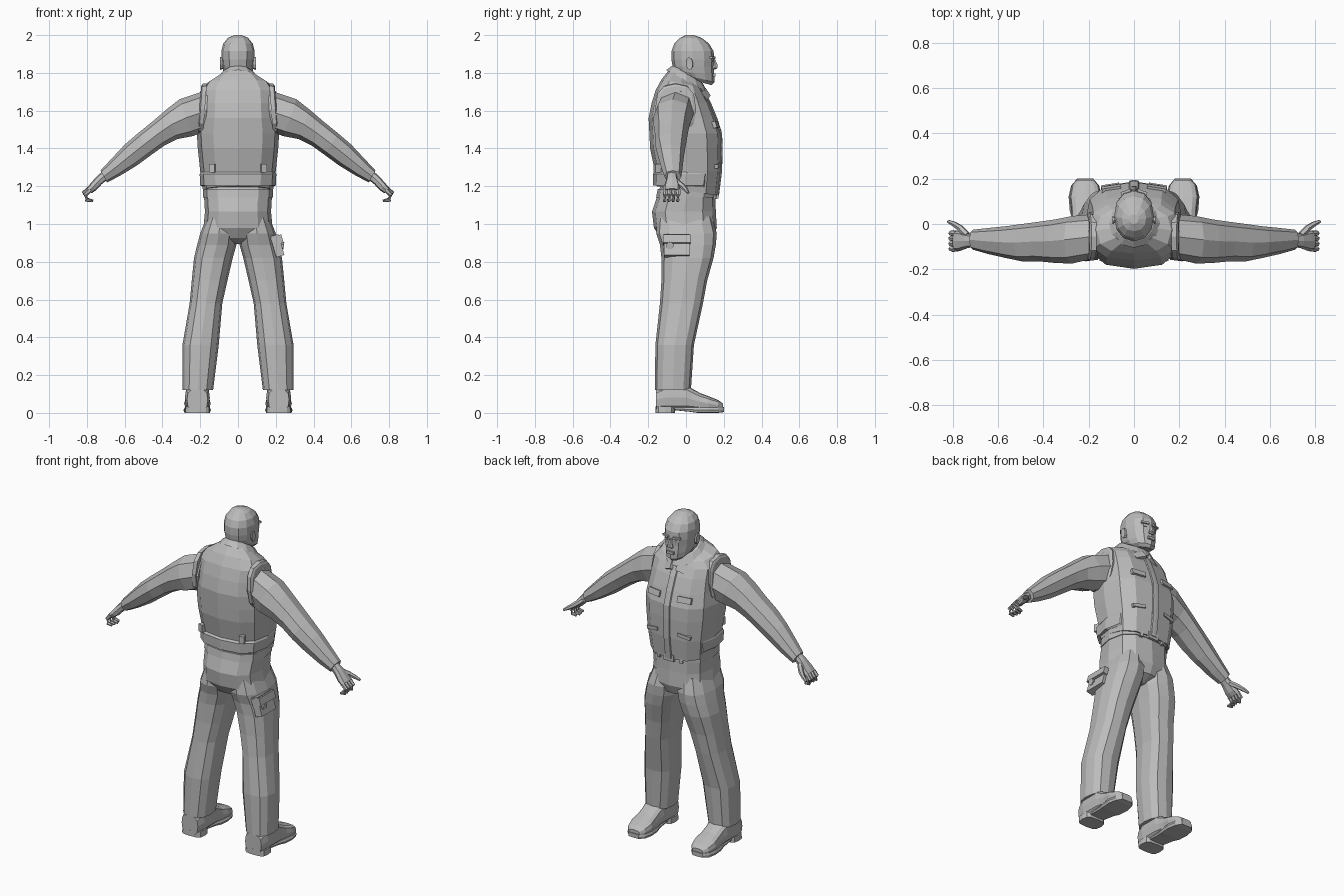
import bpy, bmesh, math
from mathutils import Vector, Euler

grey = bpy.data.materials.new("plain_grey")
grey.diffuse_color = (0.5, 0.5, 0.5, 1)


def finish(name, bm, mirror=False):
    bmesh.ops.recalc_face_normals(bm, faces=bm.faces)
    me = bpy.data.meshes.new(name)
    bm.to_mesh(me)
    bm.free()
    me.materials.append(grey)
    ob = bpy.data.objects.new(name, me)
    bpy.context.collection.objects.link(ob)
    if mirror:
        ob.modifiers.new("mirror", "MIRROR")
    return ob


def ring(c, u, v, n=12, p=2.0):
    """Rounded-box outline around c, spanned by half axes u and v."""
    c, u, v = Vector(c), Vector(u), Vector(v)
    pts = []
    for i in range(n):
        a = 2 * math.pi * i / n
        cs, sn = math.cos(a), math.sin(a)
        pts.append(c + u * math.copysign(abs(cs) ** (2 / p), cs)
                   + v * math.copysign(abs(sn) ** (2 / p), sn))
    return pts


def loft(name, rings, mirror=False, cap=True):
    bm = bmesh.new()
    vs = [[bm.verts.new(q) for q in r] for r in rings]
    n = len(vs[0])
    for a, b in zip(vs, vs[1:]):
        for i in range(n):
            j = (i + 1) % n
            bm.faces.new((a[i], a[j], b[j], b[i]))
    if cap:
        bm.faces.new(vs[0])
        bm.faces.new(vs[-1])
    return finish(name, bm, mirror)


def stack(name, rows, p=2.0, cap=True, n=12):
    """Rows of height, half width, back y, front y, front tilt."""
    return loft(name, [ring((0, (b + f) / 2, z), (w, 0, 0), (0, (f - b) / 2, t), n, p)
                       for z, w, b, f, t in rows], cap=cap)


def tube(name, pts, radii, n=6, mirror=True):
    pts = [Vector(q) for q in pts]
    rings = []
    for i, q in enumerate(pts):
        d = (pts[min(i + 1, len(pts) - 1)] - pts[max(i - 1, 0)]).normalized()
        u = d.cross(Vector((0, 0.3, 1))).normalized()
        rings.append(ring(q, u * radii[i], d.cross(u) * radii[i], n))
    return loft(name, rings, mirror)


def box(name, c, size, rot=(0, 0, 0), mirror=False):
    bm = bmesh.new()
    bmesh.ops.create_cube(bm, size=1)
    e = Euler(rot).to_matrix()
    for v in bm.verts:
        v.co = e @ Vector([v.co[i] * size[i] for i in range(3)]) + Vector(c)
    return finish(name, bm, mirror)


# Jacket body
stack("jacket", [(1.175, .185, -.155, .17, -.025), (1.28, .2, -.165, .185, 0),
                 (1.4, .213, -.19, .188, 0), (1.48, .218, -.194, .185, 0),
                 (1.56, .208, -.198, .16, 0), (1.64, .202, -.182, .127, 0),
                 (1.70, .2, -.16, .098, -.01), (1.745, .165, -.13, .075, -.02),
                 (1.78, .09, -.09, .055, -.035)], p=2.7)
# Waistband with back tabs
stack("waistband", [(1.2, .192, -.168, .165, -.01), (1.205, .2, -.174, .16, 0),
                    (1.265, .203, -.176, .17, .0), (1.275, .198, -.165, .165, 0)], p=2.7)
box("back_tab", (.135, -.152, 1.295), (.03, .03, .045), (0, 0, .3), True)
# Front closing strip
loft("front_strip", [ring((0, y, z), (.022, 0, 0), (0, .007, 0), 8, 4) for y, z in
                     ((.168, 1.152), (.184, 1.28), (.187, 1.4), (.184, 1.48),
                      (.159, 1.56), (.126, 1.64), (.1, 1.69))])
# Chest pocket flaps and lower pocket edges
box("chest_flap", (.1, .154, 1.525), (.085, .025, .035), (.3, 0, -.16), True)
box("lower_pocket", (.105, .167, 1.31), (.08, .02, .02), (0, .15, -.16), True)
# Raised edge where jacket meets sleeve
loft("armhole_edge", [ring((x, -.055, 1.61), (0, r, 0), (-.01, 0, h), 12, 2.6)
                      for x, r, h in ((.175, .105, .135), (.198, .108, .132), (.205, .095, .12))],
     True)
# Collar, flaring outward, with folded points
stack("collar", [(1.755, .115, -.105, .115, -.06), (1.79, .088, -.078, .09, -.045),
                 (1.795, .078, -.066, .08, -.045), (1.75, .07, -.06, .07, -.045)], cap=False)
box("collar_point", (.045, .1, 1.685), (.065, .018, .05), (.5, .35, -.35), True)

# Neck and head
stack("neck", [(1.68, .07, -.06, .07, 0), (1.76, .066, -.055, .08, -.01),
               (1.83, .07, -.06, .09, 0)])
stack("head", [(1.757, .045, -.02, .135, -.022), (1.775, .066, -.045, .15, -.025),
               (1.80, .076, -.062, .15, -.012), (1.835, .083, -.071, .147, 0),
               (1.87, .087, -.077, .15, 0), (1.915, .088, -.077, .146, 0),
               (1.955, .078, -.062, .122, 0), (1.985, .054, -.032, .083, 0),
               (2.0, .02, .0, .042, 0)], p=2.2)
# Face features
loft("nose", [ring((0, y, z), (w, 0, 0), (0, d, 0), 6) for y, z, w, d in
              ((.146, 1.875, .008, .008), (.154, 1.845, .012, .014),
               (.153, 1.826, .021, .017), (.146, 1.818, .014, .008))])
box("lips", (0, .147, 1.79), (.045, .018, .016))
box("brow", (.035, .137, 1.882), (.045, .022, .012), (0, 0, -.35), True)
box("eye", (.034, .134, 1.863), (.024, .016, .008), (0, 0, -.35), True)
loft("ear", [ring((x, .025 - k, 1.85), (0, .018 * s, .005), (0, -.004, .034 * s), 8)
             for x, k, s in ((.076, 0, .8), (.094, .008, 1), (.092, .006, .5))], True)

# Sleeves: top edge, bottom edge, back, front
sleeve = [(.16, 1.71, .17, 1.49, -.15, .045), (.31, 1.66, .24, 1.465, -.175, .035),
          (.38, 1.605, .32, 1.45, -.172, .02), (.45, 1.545, .39, 1.415, -.165, .01),
          (.53, 1.48, .46, 1.365, -.165, 0), (.60, 1.42, .535, 1.31, -.15, -.01),
          (.67, 1.345, .625, 1.255, -.132, -.018), (.728, 1.283, .693, 1.22, -.114, -.025)]
loft("sleeve", [ring(((a + c) / 2, (e + f) / 2, (b + d) / 2),
                     ((a - c) / 2, 0, (b - d) / 2), (0, (f - e) / 2, 0), 8, 2.3)
                for a, b, c, d, e, f in sleeve], True)

# Hands: palm, curled fingers, thumb
palm = [(.72, 1.277, .695, 1.232, .026), (.752, 1.248, .722, 1.21, .032),
        (.785, 1.21, .752, 1.178, .044), (.803, 1.188, .775, 1.163, .044)]
loft("palm", [ring(((a + c) / 2, -.075, (b + d) / 2), ((a - c) / 2, 0, (b - d) / 2),
                   (0, w, 0), 8, 2.6) for a, b, c, d, w in palm], True)
for i in range(4):
    y = -.11 + .023 * i
    k = .004 * (i % 3)
    tube("finger_%d" % (i + 1), [(.785, y, 1.18), (.809, y, 1.153), (.803 - k, y - .003, 1.127),
                                 (.775 - k, y - .004, 1.122)], (.013, .012, .011, .007))
tube("thumb", [(.738, -.05, 1.225), (.768, -.018, 1.2), (.795, .0, 1.182), (.822, .012, 1.165)],
     (.016, .015, .012, .007))

# Trousers: hips and legs
stack("hips", [(1.22, .178, -.13, .14, 0), (1.15, .18, -.152, .155, 0),
               (1.065, .175, -.18, .158, 0), (.98, .183, -.17, .163, 0),
               (.925, .15, -.135, .14, 0), (.895, .06, -.07, .08, 0)], p=2.6)
legs = [(1.04, .005, .165, -.15, .14), (.95, .004, .2, -.158, .163), (.89, .008, .216, -.138, .158),
        (.82, .028, .233, -.13, .146), (.70, .056, .245, -.13, .112), (.58, .083, .256, -.138, .09),
        (.36, .102, .294, -.162, .042), (.12, .132, .293, -.165, .026)]
loft("trouser_leg", [ring(((a + b) / 2, (c + d) / 2, z), ((b - a) / 2, 0, 0),
                          (0, (d - c) / 2, 0), 12, 2.5) for z, a, b, c, d in legs], True)
# Belt and buckle
stack("belt", [(1.14, .184, -.158, .161, 0), (1.185, .184, -.15, .158, 0)], p=2.6)
box("buckle", (0, .163, 1.155), (.07, .016, .04))
box("belt_loop", (.075, .15, 1.16), (.018, .02, .055), (0, 0, -.2), True)
# Side pocket on one leg
box("thigh_pocket", (.208, -.05, .885), (.045, .135, .115), (0, -.28, 0))
box("thigh_flap", (.207, -.05, .915), (.058, .145, .045), (0, -.28, 0))
tube("flap_button", [(.2, -.085, .89), (.243, -.085, .885)], (.02, .02), 8, False)

# Shoes: upper, front sole and heel
upper = [(-.16, .125, .055), (-.11, .15, .066), (.0, .15, .066), (.03, .13, .063), (.075, .105, .064),
         (.12, .088, .07), (.17, .068, .06), (.195, .05, .036)]
loft("shoe", [ring((.215, y, (t + .012) / 2), (w, 0, 0), (0, 0, (t - .012) / 2), 12, 3)
              for y, t, w in upper], True)
loft("sole", [ring((.216, y, .5 * (b + .03)), (w, 0, 0), (0, 0, (.03 - b) / 2), 8, 8)
              for y, b, w in ((-.06, .014, .052), (.02, .006, .058), (.06, 0, .068),
                              (.12, 0, .073), (.17, 0, .062), (.2, .004, .036))], True)
loft("heel", [ring((.215, -.11, z), (w, 0, 0), (0, .051, 0), 12, 3.5)
              for z, w in ((0, .068), (.035, .066))], True)
